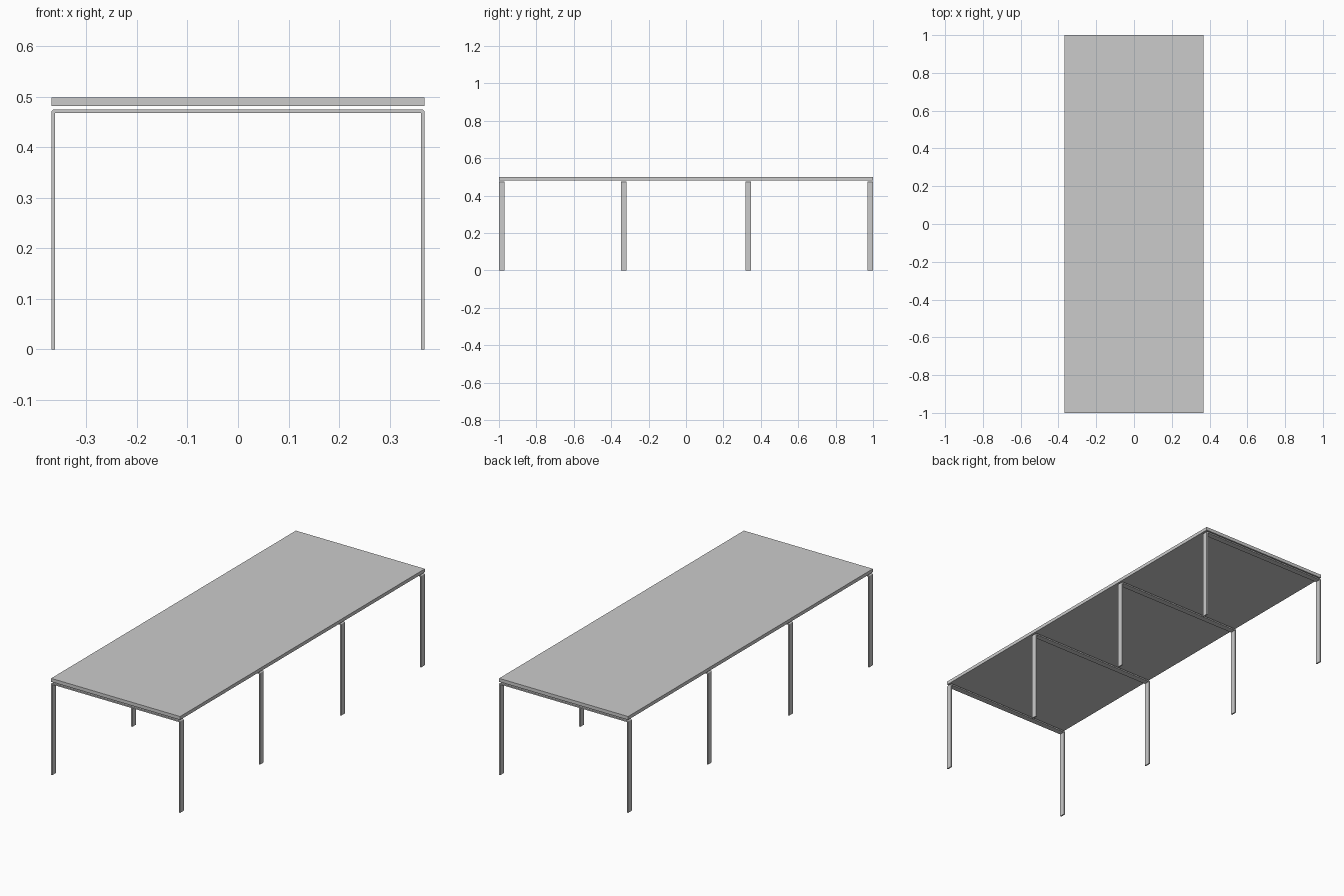
import bpy, bmesh, math

if "Cube" in bpy.data.objects:
    bpy.data.objects.remove(bpy.data.objects["Cube"])

HALF_W = 0.369      # half width of table
FRAME_TOP = 0.475   # top of leg frames, a thin gap below the top
T = 0.007           # frame thickness
LEG_D = 0.03        # frame depth along y
R = 0.006           # outer corner radius


def mesh_object(name, bm):
    bmesh.ops.recalc_face_normals(bm, faces=bm.faces)
    mesh = bpy.data.meshes.new(name)
    bm.to_mesh(mesh)
    bm.free()
    obj = bpy.data.objects.new(name, mesh)
    bpy.context.collection.objects.link(obj)
    return obj


def box(name, size, center):
    bm = bmesh.new()
    bmesh.ops.create_cube(bm, size=1)
    bmesh.ops.scale(bm, vec=size, verts=bm.verts)
    bmesh.ops.translate(bm, vec=center, verts=bm.verts)
    return mesh_object(name, bm)


def leg_frame(name, y):
    # Right half of the upside-down U, then mirrored to the left
    outer = [(HALF_W, 0)]
    for i in range(5):
        a = math.radians(90 * i / 4)
        outer.append((HALF_W - R + R * math.cos(a), FRAME_TOP - R + R * math.sin(a)))
    inner = [(HALF_W - T, FRAME_TOP - T), (HALF_W - T, 0)]
    outline = outer + [(-x, z) for x, z in reversed(outer)]
    outline += [(-x, z) for x, z in reversed(inner)] + inner
    bm = bmesh.new()
    face = bm.faces.new([bm.verts.new((x, y - LEG_D / 2, z)) for x, z in outline])
    ext = bmesh.ops.extrude_face_region(bm, geom=[face])
    verts = [v for v in ext["geom"] if isinstance(v, bmesh.types.BMVert)]
    bmesh.ops.translate(bm, vec=(0, LEG_D, 0), verts=verts)
    return mesh_object(name, bm)


# Table top slab
box("table_top", (2 * HALF_W, 2.0, 0.0175), (0, 0, 0.48975))

# Four leg frames spaced along the length
for i, y in enumerate((-0.985, -0.332, 0.332, 0.985)):
    leg_frame(f"leg_frame_{i + 1}", y)
